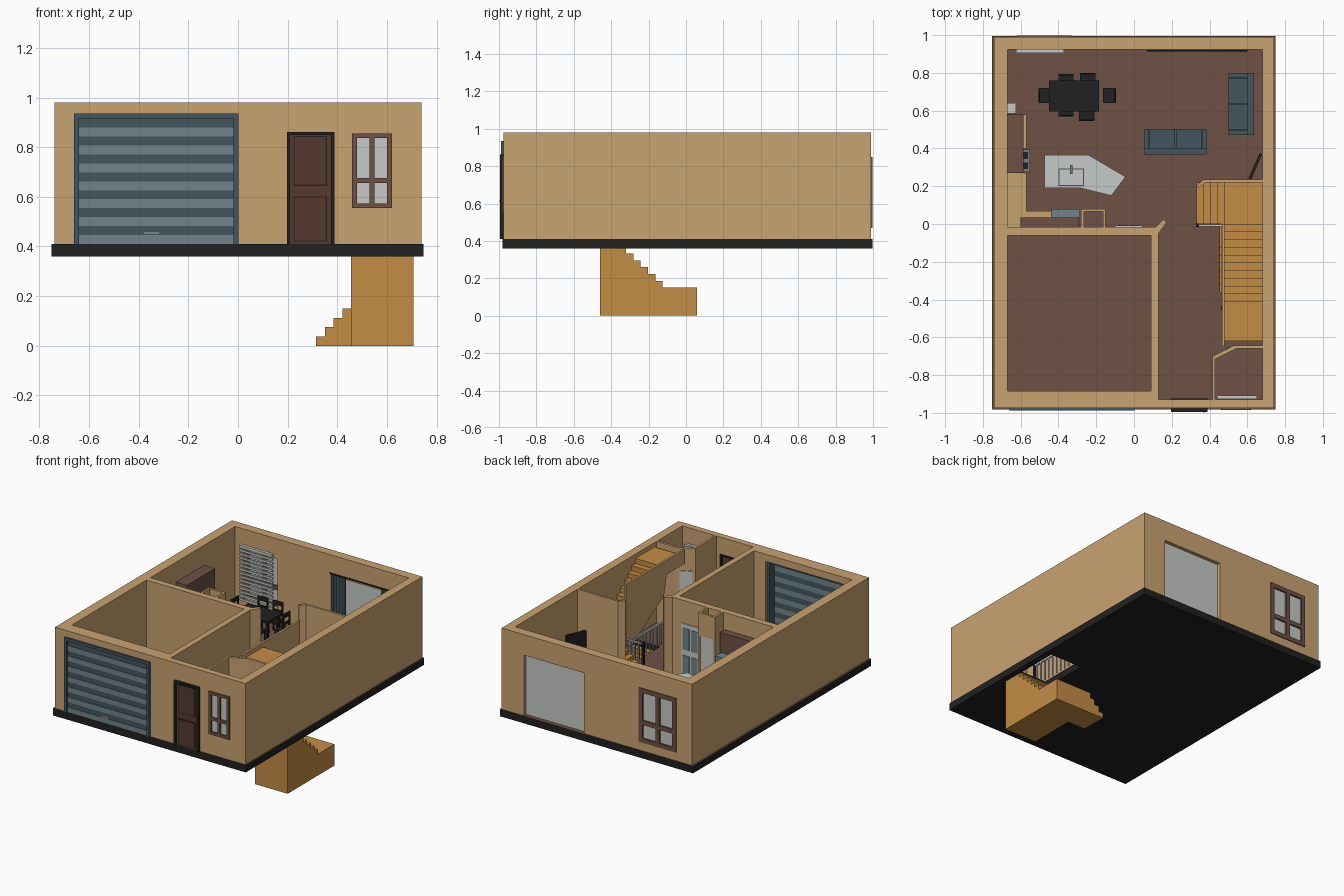
import bpy, bmesh, math
from mathutils import Matrix, Vector

def material(name, hexa):
    m = bpy.data.materials.new(name)
    lin = [(int(hexa[i:i + 2], 16) / 255) for i in (0, 2, 4)]
    m.diffuse_color = [((c + 0.055) / 1.055) ** 2.4 for c in lin] + [1]
    return m

TAN = material("wall_tan", "C9A371")
BROWN = material("floor_brown", "6E5145")
BLACK = material("black", "212121")
WOOD = material("stair_wood", "C48C45")
SLATE = material("dark_slate", "44565F")
STEEL = material("light_slate", "70848B")
WHITE = material("off_white", "C6CAC7")
DARK = material("door_brown", "56392F")

def finish(name, bm, *mats):
    bmesh.ops.recalc_face_normals(bm, faces=bm.faces)
    me = bpy.data.meshes.new(name)
    bm.to_mesh(me)
    bm.free()
    for m in mats:
        me.materials.append(m)
    ob = bpy.data.objects.new(name, me)
    bpy.context.collection.objects.link(ob)
    return ob

def boxes(name, mat, *dims):
    """One object from several (x0, x1, y0, y1, z0, z1) boxes."""
    bm = bmesh.new()
    for x0, x1, y0, y1, z0, z1 in dims:
        bmesh.ops.create_cube(bm, size=1, matrix=Matrix.Translation(
            ((x0 + x1) / 2, (y0 + y1) / 2, (z0 + z1) / 2))
            @ Matrix.Diagonal((x1 - x0, y1 - y0, z1 - z0, 1)))
    return finish(name, bm, mat)

def prism(name, mat, pts, axis, a, b):
    """Extrude a 2D outline along an axis from a to b."""
    put = {"x": lambda p: (a, p[0], p[1]), "y": lambda p: (p[0], a, p[1]),
           "z": lambda p: (p[0], p[1], a)}[axis]
    bm = bmesh.new()
    f = bm.faces.new([bm.verts.new(put(p)) for p in pts])
    r = bmesh.ops.extrude_face_region(bm, geom=[f])
    v = Vector([b - a if k == axis else 0 for k in "xyz"])
    bmesh.ops.translate(bm, vec=v, verts=[e for e in r["geom"] if isinstance(e, bmesh.types.BMVert)])
    return finish(name, bm, mat)

F, T = 0.41, 0.98    # floor and wall top

def wall_x(name, x0, x1, y0, y1, openings):
    """Wall along x with (x0, x1, z0, z1) openings listed left to right."""
    d, x = [], x0
    for a, b, lo, hi in openings:
        d += [(x, a, y0, y1, F, T), (a, b, y0, y1, hi, T)]
        if lo > F:
            d.append((a, b, y0, y1, F, lo))
        x = b
    boxes(name, TAN, *d, (x, x1, y0, y1, F, T))

# Floor slab around the stairwell, black with a brown top
slab = boxes("floor_slab", BLACK,
             (-0.752, 0.455, -0.982, 0.996, 0.36, F), (0.705, 0.748, -0.982, 0.996, 0.36, F),
             (0.455, 0.705, -0.982, -0.36, 0.36, F), (0.455, 0.705, 0, 0.996, 0.36, F))
slab.data.materials.append(BROWN)
for p in slab.data.polygons:
    p.material_index = int(p.normal.z > 0.5)

# Outer walls
boxes("side_walls", TAN, (-0.74, -0.67, -0.975, 0.99, F, T), (0.68, 0.74, -0.975, 0.99, F, T))
wall_x("front_wall", -0.67, 0.68, -0.975, -0.93,
       [(-0.655, 0, F, 0.93), (0.2, 0.385, F, 0.86), (0.47, 0.61, 0.57, 0.85)])
wall_x("garage_front_wall", -0.67, 0.09, -0.93, -0.885, [(-0.655, 0, F, 0.93)])
wall_x("back_wall", -0.67, 0.68, 0.925, 0.99, [(-0.61, -0.34, 0.48, 0.84), (0.1, 0.567, F, 0.835)])

# Inner walls
boxes("garage_walls", TAN, (-0.67, 0.13, -0.06, -0.015, F, T), (0.09, 0.13, -0.93, -0.06, F, T))
prism("hall_corner_post", TAN, [(0.13, -0.05), (0.172, 0.008), (0.155, 0.025), (0.115, -0.015)], "z", F, T)
prism("closet_wall", TAN, [(0.415, -0.93), (0.415, -0.70), (0.53, -0.643), (0.68, -0.643), (0.68, -0.66),
                           (0.54, -0.66), (0.43, -0.715), (0.43, -0.93)], "z", F, T)
prism("closet_door", WHITE, [(0.432, -0.689), (0.505, -0.653), (0.503, -0.648), (0.43, -0.684)], "z", F, 0.82)
prism("stair_partition", TAN, [(0.33, 0.20), (0.365, 0.235), (0.68, 0.235), (0.68, 0.22),
                               (0.375, 0.22), (0.342, 0.19)], "z", F, T)
boxes("pantry_walls", TAN, (-0.28, -0.265, -0.015, 0.08, F, T), (-0.165, -0.15, -0.015, 0.08, F, T),
      (-0.265, -0.165, 0.065, 0.08, 0.82, T))
boxes("pantry_door", WHITE, (-0.265, -0.165, 0.065, 0.075, F, 0.82))
boxes("garage_inner_door", WHITE, (-0.10, 0.045, -0.015, -0.008, F, 0.82))
boxes("garage_inner_door_panels", STEEL, *[(x, x + 0.05, -0.008, -0.005, z, z + 0.15)
                                           for x in (-0.085, -0.02) for z in (0.45, 0.64)])

# Garage door: frame, slats in two tones, handle
boxes("garage_frame", SLATE, (-0.66, -0.64, -0.988, -0.9, F, 0.935), (-0.018, 0.002, -0.988, -0.9, F, 0.935),
      (-0.64, -0.018, -0.988, -0.9, 0.915, 0.935))
n = 14
h = (0.915 - F) / n
for k, (nm, mat) in enumerate((("garage_slats_light", STEEL), ("garage_slats_dark", SLATE))):
    boxes(nm, mat, *[(-0.64, -0.018, -0.978 + 0.004 * k, -0.955, F + i * h, F + (i + 1) * h)
                     for i in range(k, n, 2)])
boxes("garage_handle", WHITE, (-0.38, -0.315, -0.988, -0.978, 0.451, 0.459))

# Front door
boxes("door_frame", BLACK, (0.197, 0.21, -0.995, -0.925, F, 0.862), (0.375, 0.388, -0.995, -0.925, F, 0.862),
      (0.21, 0.375, -0.995, -0.925, 0.85, 0.862))
boxes("front_door", DARK, (0.21, 0.375, -0.982, -0.94, F, 0.85))
for nm, mat, e, t in (("door_panel_trim", BLACK, 0, 0.984), ("door_panels", DARK, 0.005, 0.987)):
    boxes(nm, mat, *[(0.223 + e, 0.358 - e, -t, -0.98, a + e, b - e) for a, b in ((0.42, 0.602), (0.644, 0.845))])
boxes("door_knob", WOOD, (0.364, 0.372, -0.998, -0.982, 0.61, 0.62))

def window(name, x0, x1, z0, z1, y0, y1, w):
    """Frame with a cross of bars and glass behind it."""
    xm, zm = (x0 + x1) / 2, z0 + (z1 - z0) * 0.37
    boxes(name + "_frame", BROWN, (x0, x0 + w, y0, y1, z0, z1), (x1 - w, x1, y0, y1, z0, z1),
          (x0 + w, x1 - w, y0, y1, z0, z0 + w), (x0 + w, x1 - w, y0, y1, z1 - w, z1),
          (xm - w / 2, xm + w / 2, y0, y1, z0 + w, z1 - w), (x0 + w, x1 - w, y0, y1, zm - w / 2, zm + w / 2))
    ym = (y0 + y1) / 2
    boxes(name + "_glass", WHITE, (x0 + w, x1 - w, ym - 0.004, ym + 0.004, z0 + w, z1 - w))

def blind(name, x0, x1, y, z0, z1, count):
    step = (z1 - z0) / count
    boxes(name, WHITE, (x0, x1, y - 0.01, y + 0.01, z1, z1 + 0.02),
          *[(x0, x1, y - 0.006, y + 0.006, z0 + i * step, z0 + i * step + step * 0.55) for i in range(count)])

window("front_window", 0.46, 0.62, 0.555, 0.855, -0.985, -0.95, 0.019)
window("back_window", -0.62, -0.33, 0.47, 0.85, 0.965, 0.997, 0.03)
blind("front_blind", 0.44, 0.65, -0.917, 0.56, 0.85, 12)
blind("back_blind", -0.625, -0.37, 0.915, 0.48, 0.85, 14)

# Patio door, curtains and rod
boxes("patio_glass", WHITE, (0.1, 0.567, 0.955, 0.965, F, 0.835))
boxes("curtain_rod", BLACK, (0.07, 0.6, 0.913, 0.92, 0.85, 0.857))
for i, x in enumerate((0.085, 0.475)):
    pts = [(x + 0.0115 * k, 0.915 + (0.006 if k % 2 else -0.006)) for k in range(11)]
    prism(f"curtain_{i}", SLATE, pts + [(a, b + 0.005) for a, b in reversed(pts)], "z", F + 0.01, 0.85)

def flight(name, u0, z0, du, dz, steps, tail, axis, a, b):
    """Stepped profile closed by the tail points."""
    pts = []
    for i in range(steps):
        pts += [(u0 + i * du, z0 + i * dz), (u0 + i * du, z0 + (i + 1) * dz)]
    prism(name, WOOD, pts + tail, axis, a, b)

# Stairs up: short flight, landing, long flight with open underside
flight("upper_entry_steps", 0.33, F, 0.0375, 0.03, 4, [(0.48, 0.53), (0.48, F)], "y", 0, 0.22)
boxes("upper_landing", WOOD, (0.48, 0.68, 0, 0.22, F, 0.56))
flight("upper_flight", 0, 0.56, -0.0409, 0.0355, 11,
       [(-0.62, 0.95), (-0.62, 0.91), (-0.42, 0.89), (0, 0.50)], "x", 0.48, 0.685)
prism("stair_side_wall", TAN, [(0, T), (0, 0.56), (-0.05, 0.52), (-0.42, 0.74), (-0.45, 0.88), (-0.645, 0.88),
                               (-0.645, T)], "x", 0.465, 0.48)

# Stairs down to the lower level
flight("lower_entry_steps", 0.315, 0, 0.035, 0.0375, 4, [(0.455, 0.15), (0.455, 0)], "y", -0.125, 0.06)
boxes("lower_landing", WOOD, (0.455, 0.708, -0.125, 0.06, 0, 0.15))
flight("lower_flight", -0.125, 0.15, -0.0392, 0.0365, 6, [(-0.36, 0.369), (-0.46, 0.369), (-0.46, 0), (-0.125, 0)],
       "x", 0.455, 0.708)

# Railing at the stairwell and by the entry steps
boxes("railing", WHITE, (0.462, 0.474, -0.44, 0, 0.555, 0.567),
      *[(0.464, 0.472, -0.43 + 0.04 * i, -0.422 + 0.04 * i, F, 0.555) for i in range(11)],
      (0.335, 0.465, -0.012, -0.002, 0.59, 0.60),
      *[(x, x + 0.008, -0.011, -0.003, F, 0.59) for x in (0.37, 0.40, 0.43)])
boxes("railing_posts", BLACK, (0.328, 0.345, -0.015, 0.002, F, 0.61), (0.46, 0.477, -0.455, -0.438, F, 0.59))

# Sofas
def sofa(name, cx, cy, angle, w=0.33, d=0.135):
    a = w / 2
    parts = [boxes(name + "_body", SLATE, (-a, a, -d / 2, d / 2, F + 0.01, 0.455),
                   (-a, a, -d / 2, -d / 2 + 0.035, 0.455, 0.54),
                   (-a, -a + 0.025, -d / 2 + 0.035, d / 2, 0.455, 0.505),
                   (a - 0.025, a, -d / 2 + 0.035, d / 2, 0.455, 0.505)),
             boxes(name + "_cushions", SLATE, (-a + 0.027, -0.002, -d / 2 + 0.035, d / 2, 0.455, 0.48),
                   (0.002, a - 0.027, -d / 2 + 0.035, d / 2, 0.455, 0.48))]
    for p in parts:
        p.location, p.rotation_euler.z = (cx, cy, 0), angle

sofa("sofa", 0.22, 0.435, 0)
sofa("side_sofa", 0.567, 0.635, math.pi / 2)

# Corner television
prism("television", BLACK, [(0.605, 0.24), (0.665, 0.375), (0.678, 0.37), (0.622, 0.238)], "z", 0.58, 0.71)

# Dining table and chairs
boxes("dining_table", BLACK, (-0.45, -0.185, 0.595, 0.76, 0.55, 0.565),
      *[(x, x + 0.015, y, y + 0.015, F, 0.55) for x in (-0.44, -0.21) for y in (0.605, 0.735)])
for i, (x, y, r) in enumerate(((-0.36, 0.76, 0), (-0.245, 0.765, 0), (-0.47, 0.68, 1),
                               (-0.36, 0.605, 2), (-0.25, 0.58, 2), (-0.13, 0.68, 3))):
    c = boxes(f"dining_chair_{i}", BLACK, (-0.04, 0.04, -0.035, 0.035, 0.485, 0.5),
              *[(a, a + 0.01, -0.035, -0.025, F, 0.485) for a in (-0.04, 0.03)],
              *[(a, a + 0.01, 0.025, 0.035, F, 0.62) for a in (-0.04, 0.03)],
              (-0.03, 0.03, 0.027, 0.033, 0.59, 0.62), (-0.03, 0.03, 0.027, 0.033, 0.54, 0.56))
    c.location, c.rotation_euler.z = (x, y, 0), r * math.pi / 2

# Kitchen cabinets, counter and appliances
boxes("lower_cabinets", BROWN, (-0.67, -0.58, -0.015, 0.27, F, 0.555), (-0.67, -0.58, 0.40, 0.58, F, 0.555),
      (-0.58, -0.44, -0.015, 0.06, F, 0.555))
boxes("countertop", TAN, (-0.67, -0.57, -0.015, 0.27, 0.555, 0.57), (-0.67, -0.57, 0.40, 0.58, 0.555, 0.57),
      (-0.57, -0.44, -0.015, 0.07, 0.555, 0.57))
boxes("upper_cabinets", BROWN, (-0.67, -0.585, 0.43, 0.58, 0.66, 0.84), (-0.67, -0.585, 0.27, 0.43, 0.72, 0.84),
      (-0.60, -0.29, -0.015, 0.035, 0.72, 0.86))
boxes("stove", STEEL, (-0.67, -0.55, 0.275, 0.395, F, 0.572))
boxes("stove_burners", BLACK, *[(x, x + 0.03, y, y + 0.035, 0.572, 0.578)
                                for x in (-0.635, -0.59) for y in (0.29, 0.345)])
boxes("fridge", STEEL, (-0.44, -0.285, -0.01, 0.08, F, 0.71))
boxes("water_cooler", WHITE, (-0.67, -0.625, 0.585, 0.64, F, 0.60))

# Island with sink and tap
top = [(-0.475, 0.365), (-0.24, 0.365), (-0.045, 0.25), (-0.12, 0.15), (-0.28, 0.19), (-0.475, 0.19)]
prism("island_top", WHITE, top, "z", 0.56, 0.575)
prism("island_base", BROWN, [(-0.26 + (x + 0.26) * 0.88, 0.26 + (y - 0.26) * 0.85) for x, y in top], "z", F, 0.56)
boxes("sink_rim", SLATE, (-0.40, -0.265, 0.20, 0.295, 0.575, 0.577))
boxes("sink", WHITE, (-0.394, -0.271, 0.206, 0.289, 0.577, 0.579))
boxes("tap", STEEL, (-0.338, -0.326, 0.30, 0.312, 0.575, 0.63), (-0.338, -0.326, 0.265, 0.30, 0.62, 0.63))
